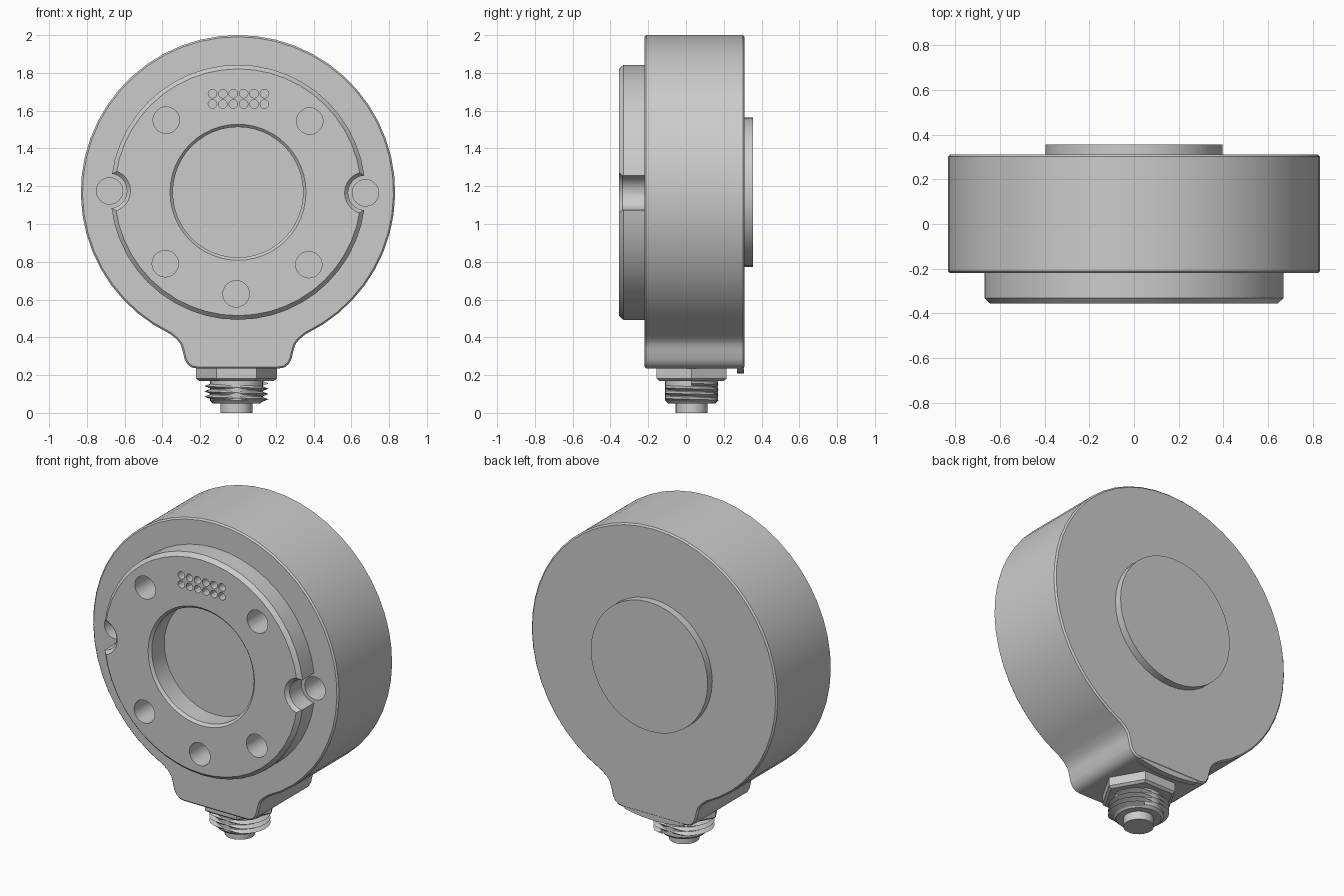
import bpy, bmesh
from math import sin, cos, pi, sqrt, asin

if "Cube" in bpy.data.objects:
    bpy.data.objects.remove(bpy.data.objects["Cube"])

CZ = 1.168  # height of the main axis


def finish(name, bm, angle=30):
    bmesh.ops.remove_doubles(bm, verts=bm.verts, dist=1e-5)
    bmesh.ops.recalc_face_normals(bm, faces=bm.faces)
    me = bpy.data.meshes.new(name)
    bm.to_mesh(me)
    bm.free()
    ob = bpy.data.objects.new(name, me)
    bpy.context.collection.objects.link(ob)
    smooth(ob, angle)
    return ob


def smooth(ob, angle=30):
    bpy.ops.object.select_all(action='DESELECT')
    bpy.context.view_layer.objects.active = ob
    ob.select_set(True)
    bpy.ops.object.shade_smooth_by_angle(angle=angle * pi / 180)


def revolve(bm, profile, centre, axis='Y', n=40, closed=False):
    """Turn (radius, height) points round an axis through centre (two coordinates)."""
    a, b = centre
    rings = []
    for i in range(n):
        c, s = cos(2 * pi * i / n), sin(2 * pi * i / n)
        rings.append([bm.verts.new((a + r * c, h, b + r * s) if axis == 'Y'
                                   else (a + r * c, b + r * s, h)) for r, h in profile])
    m = len(profile)
    for i in range(n):
        p, q = rings[i], rings[(i + 1) % n]
        for j in range(m if closed else m - 1):
            k = (j + 1) % m
            bm.faces.new((p[j], p[k], q[k], q[j]))


def lathe(name, *args, **kw):
    bm = bmesh.new()
    revolve(bm, *args, **kw)
    return finish(name, bm)


def prism(name, pts, y0, y1):
    bm = bmesh.new()
    f = bm.faces.new([bm.verts.new((x, y0, z)) for x, z in pts])
    ext = bmesh.ops.extrude_face_region(bm, geom=[f])['geom']
    for v in ext:
        if isinstance(v, bmesh.types.BMVert):
            v.co.y = y1
    return finish(name, bm)


def apply(ob, mod):
    bpy.context.view_layer.objects.active = ob
    bpy.ops.object.modifier_apply(modifier=mod.name)


def cut(ob, shapes):
    """Subtract revolved cutters, each (profile, centre, sides)."""
    bm = bmesh.new()
    for profile, centre, n in shapes:
        revolve(bm, profile, centre, n=n)
    cutter = finish('cutter', bm)
    cutter.hide_render = True
    mod = ob.modifiers.new('cut', 'BOOLEAN')
    mod.operation = 'DIFFERENCE'
    mod.solver = 'EXACT'
    mod.object = cutter
    apply(ob, mod)
    bpy.data.objects.remove(cutter)
    smooth(ob)


def drill(r, y0, y1):
    return [(0, y0), (r, y0), (r, y1), (0, y1)]


# Hole layouts on the front
bolts = [(-0.38, 1.55), (0.38, 1.545), (-0.385, 0.79), (0.375, 0.785), (-0.01, 0.63)]
pins = [(-0.68, 1.175), (0.675, 1.165)]
vents = [(-0.135 + 0.055 * i, z) for i in range(6) for z in (1.69, 1.635)]

# Main housing: round drum flowing into a connector tab
R = 0.832
a0 = asin(0.36 / R)
N = 44
tab = [(0.325, 0.39), (0.305, 0.365), (0.295, 0.335), (0.283, 0.285),
       (0.268, 0.258), (0.245, 0.24), (0.215, 0.235)]
arc = [(R * sin(t), CZ - R * cos(t))
       for t in (a0 + (2 * pi - 2 * a0) * i / N for i in range(N + 1))]
outline = arc + [(-x, z) for x, z in tab] + tab[::-1]
housing = prism('housing', outline, -0.22, 0.31)
bev = housing.modifiers.new('rim', 'BEVEL')
bev.width = 0.009
bev.segments = 1
bev.limit_method = 'ANGLE'
bev.angle_limit = pi / 3
apply(housing, bev)
cut(housing, [(drill(0.07, -0.5, -0.06), c, 24) for c in bolts + pins])

# Raised mounting ring with chamfered bore, side notches, bolt holes and vents
ring = lathe('mounting_ring',
             [(0.345, -0.22), (0.345, -0.34), (0.36, -0.355), (0.653, -0.355),
              (0.675, -0.332), (0.675, -0.22)], (0, CZ), n=48, closed=True)
notch = [(0, -0.375), (0.13, -0.375), (0.092, -0.335), (0.092, -0.1), (0, -0.1)]
cut(ring, [(drill(0.07, -0.5, -0.06), c, 24) for c in bolts]
    + [(drill(0.023, -0.4, -0.28), c, 12) for c in vents]
    + [(notch, c, 28) for c in pins])

# Shallow disc on the back
lathe('back_disc', [(0, 0.29), (0.395, 0.29), (0.395, 0.355), (0, 0.355)], (0, CZ), n=40)

# Curved lip along the bottom back edge of the tab
xs = [-0.2 + 0.04 * i for i in range(11)]
prism('back_lip', [(x, CZ - sqrt(0.96 ** 2 - x * x)) for x in xs]
      + [(0.2, 0.3), (-0.2, 0.3)], 0.27, 0.308)

# Cable connector: hex nut, core, tip
axis = (-0.008, 0.03)
lathe('hex_nut', [(0, 0.25), (0.214, 0.25), (0.214, 0.182), (0.198, 0.17), (0, 0.17)],
      axis, axis='Z', n=6)
lathe('connector_core', [(0, 0.18), (0.14, 0.18), (0.14, 0.065), (0.125, 0.05), (0, 0.05)],
      axis, axis='Z', n=32)
lathe('connector_tip', [(0, 0.06), (0.085, 0.06), (0.085, 0), (0, 0)], axis, axis='Z', n=24)

# Helical thread, flattened front and back
bm = bmesh.new()
turns, per, pitch = 3.2, 28, 0.028
steps = int(turns * per)
prev = None
for i in range(steps + 1):
    t = 2 * pi * i / per
    zc = 0.156 - pitch * i / per
    row = []
    for r, dz in ((0.136, 0.014), (0.17, 0), (0.136, -0.014)):
        y = max(-0.141, min(0.141, r * sin(t)))
        row.append(bm.verts.new((axis[0] + r * cos(t), axis[1] + y, zc + dz * 0.95)))
    if prev:
        for j in range(3):
            k = (j + 1) % 3
            bm.faces.new((prev[j], prev[k], row[k], row[j]))
    else:
        bm.faces.new(row)
    prev = row
bm.faces.new(prev)
finish('connector_thread', bm)
